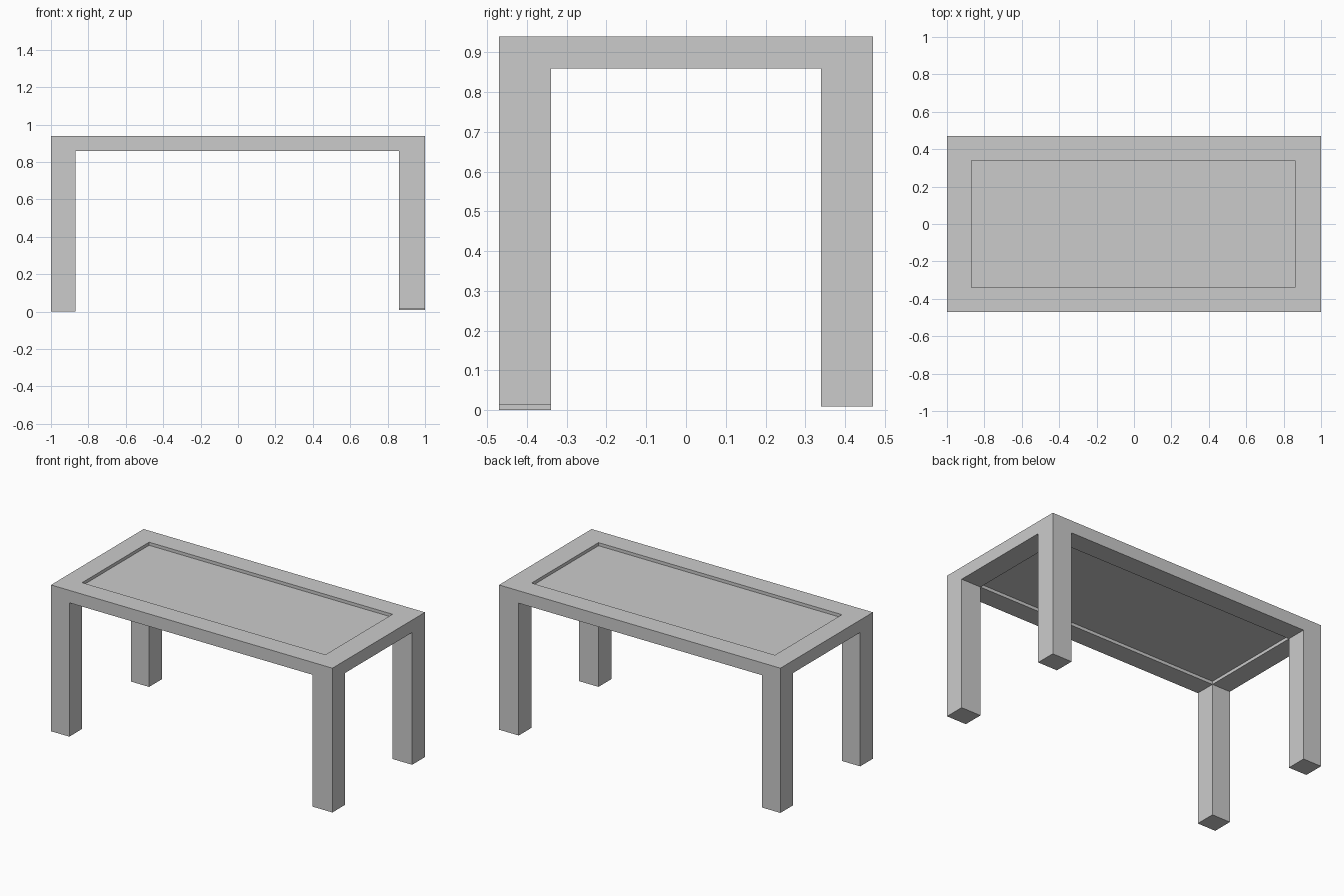
import bpy
import bmesh

if "Cube" in bpy.data.objects:
    bpy.data.objects.remove(bpy.data.objects["Cube"])

XS = (-1.0, -0.87, 0.86, 1.0)        # outer and inner lines across the width
YS = (-0.47, -0.34, 0.34, 0.47)      # outer and inner lines across the depth
FRAME_BOTTOM, TOP = 0.86, 0.94
PANEL_BOTTOM, PANEL_TOP = 0.88, 0.92
# Foot height of each leg, by grid corner (column, row); slightly uneven
FEET = {(0, 0): 0.0, (2, 0): 0.013, (0, 2): 0.01, (2, 2): 0.01}


def finish(name, bm):
    bmesh.ops.recalc_face_normals(bm, faces=bm.faces)
    mesh = bpy.data.meshes.new(name)
    bm.to_mesh(mesh)
    bm.free()
    obj = bpy.data.objects.new(name, mesh)
    bpy.context.collection.objects.link(obj)
    return obj


# Frame and legs: a ring of cells extruded up, with corner cells drawn down
bm = bmesh.new()
grid = [[bm.verts.new((x, y, FRAME_BOTTOM)) for y in YS] for x in XS]
cells = {}
for i in range(3):
    for j in range(3):
        if (i, j) != (1, 1):
            cells[i, j] = bm.faces.new((grid[i][j], grid[i][j + 1],
                                        grid[i + 1][j + 1], grid[i + 1][j]))
top = bmesh.ops.extrude_face_region(bm, geom=list(cells.values()),
                                    use_keep_orig=True)
for v in top["geom"]:
    if isinstance(v, bmesh.types.BMVert):
        v.co.z = TOP
for corner, foot in FEET.items():
    leg = bmesh.ops.extrude_discrete_faces(bm, faces=[cells[corner]])["faces"][0]
    for v in leg.verts:
        v.co.z = foot
finish("table_frame_and_legs", bm)

# Inset panel filling the frame opening
bm = bmesh.new()
bmesh.ops.create_cube(bm, size=1)
size = (XS[2] - XS[1], YS[2] - YS[1], PANEL_TOP - PANEL_BOTTOM)
centre = ((XS[1] + XS[2]) / 2, (YS[1] + YS[2]) / 2,
          (PANEL_BOTTOM + PANEL_TOP) / 2)
bmesh.ops.scale(bm, vec=size, verts=bm.verts)
bmesh.ops.translate(bm, vec=centre, verts=bm.verts)
finish("inset_top_panel", bm)
